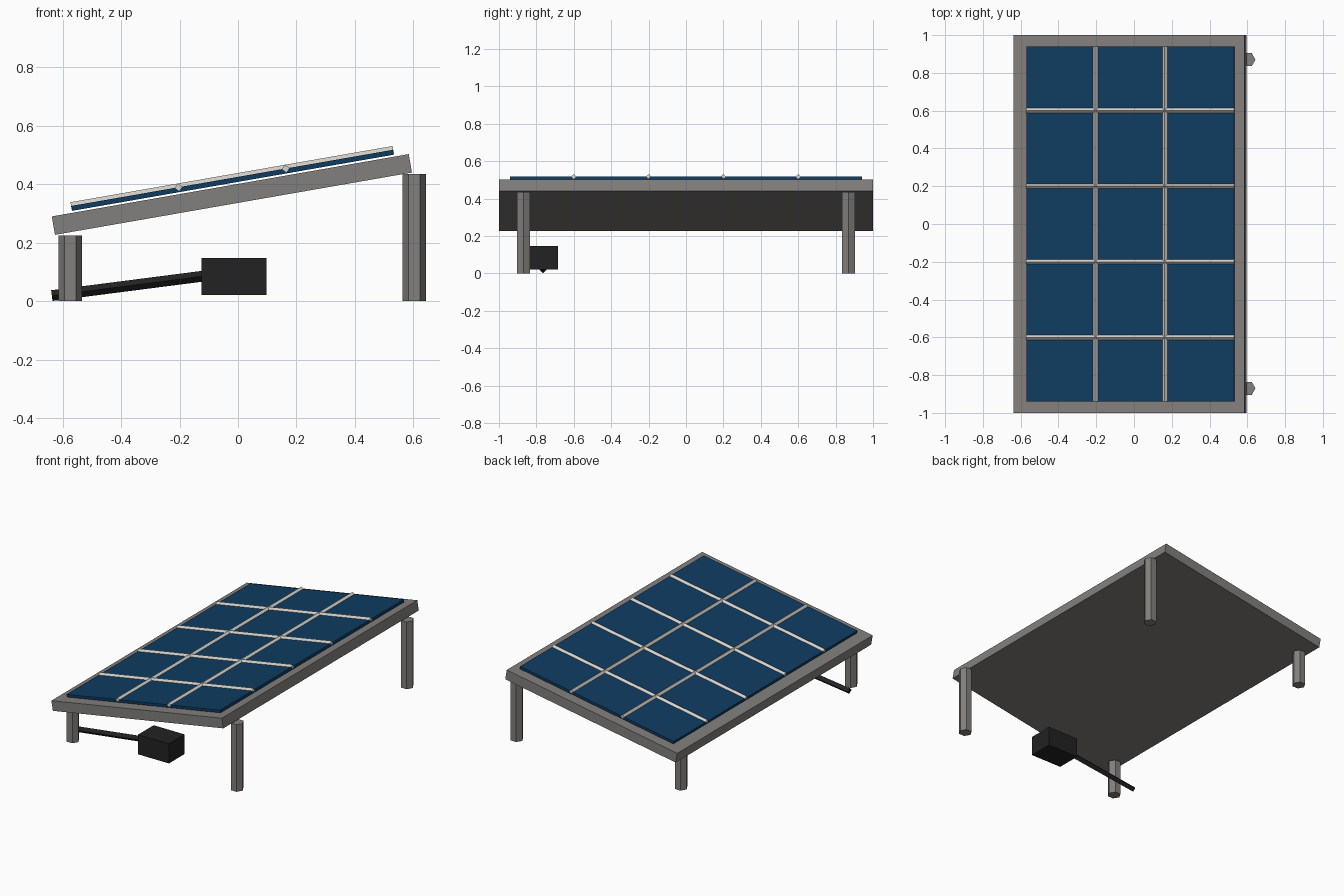
import bpy, bmesh, math
from mathutils import Matrix, Vector

if "Cube" in bpy.data.objects:
    bpy.data.objects.remove(bpy.data.objects["Cube"])


def material(name, r, g, b):
    m = bpy.data.materials.new(name)
    m.diffuse_color = (r, g, b, 1)
    m.use_nodes = True
    m.node_tree.nodes["Principled BSDF"].inputs["Base Color"].default_value = m.diffuse_color
    return m


GREY = material("frame grey", 0.225, 0.215, 0.205)
BLUE = material("cell blue", 0.0045, 0.045, 0.12)
PALE = material("pale metal", 0.66, 0.63, 0.58)
BLACK = material("black", 0.016, 0.016, 0.016)


def finish(name, bm, mat, matrix):
    bmesh.ops.recalc_face_normals(bm, faces=bm.faces)
    mesh = bpy.data.meshes.new(name)
    bm.to_mesh(mesh)
    bm.free()
    mesh.materials.append(mat)
    ob = bpy.data.objects.new(name, mesh)
    ob.matrix_world = matrix
    bpy.context.collection.objects.link(ob)
    return ob


def box(name, size, matrix, mat):
    bm = bmesh.new()
    bmesh.ops.create_cube(bm, size=1)
    bmesh.ops.scale(bm, vec=size, verts=bm.verts)
    return finish(name, bm, mat, matrix)


def bar(name, a, b, radius, sides, mat, parent=Matrix(), turn=0):
    """Flat-sided prism running from a to b, first corner turned about its axis."""
    a, b = Vector(a), Vector(b)
    axis = b - a
    bm = bmesh.new()
    bmesh.ops.create_cone(bm, cap_ends=True, segments=sides, radius1=radius,
                          radius2=radius, depth=axis.length,
                          matrix=Matrix.Rotation(turn, 4, 'Z'))
    rot = axis.to_track_quat('Z', 'Y').to_matrix().to_4x4()
    return finish(name, bm, mat, parent @ Matrix.Translation((a + b) / 2) @ rot)


TILT = Matrix.Rotation(math.radians(-9.9), 4, 'Y')

# Tilted tray and the cell slab floating just above it
box("tray", (1.24, 2.0, 0.064), Matrix.Translation((-0.021, 0, 0.365)) @ TILT, GREY)
slab = Matrix.Translation((-0.0185, 0, 0.4135)) @ TILT
LENGTH, WIDTH, THICK = 1.117, 1.88, 0.017
box("solar_cells", (LENGTH, WIDTH, THICK), slab, BLUE)

# Divider rods, half sunk into the top of the slab
top = THICK / 2
for i, y in enumerate((-0.6, -0.2, 0.2, 0.6)):
    bar(f"cross_divider_{i + 1}", (-LENGTH / 2 - 0.001, y, top),
        (LENGTH / 2 + 0.001, y, top), 0.013, 4, PALE, slab)
for i, x in enumerate((-LENGTH / 6, LENGTH / 6)):
    bar(f"long_divider_{i + 1}", (x, -WIDTH / 2 - 0.001, top),
        (x, WIDTH / 2 + 0.001, top), 0.013, 4, PALE, slab)

# Six-sided legs, short on the low side and tall on the high side
for side, y in (("front", -0.87), ("back", 0.87)):
    bar(f"{side}_short_leg", (-0.574, y, 0), (-0.574, y, 0.225), 0.04, 6, GREY,
        turn=math.pi / 2)
    bar(f"{side}_tall_leg", (0.603, y, 0), (0.603, y, 0.435), 0.04, 6, GREY,
        turn=math.pi / 2)

# Control box with its sloping cable
box("control_box", (0.222, 0.16, 0.127), Matrix.Translation((-0.014, -0.765, 0.084)), BLACK)
bar("cable", (-0.637, -0.765, 0.019), (-0.1, -0.765, 0.088), 0.0185, 4, BLACK)
